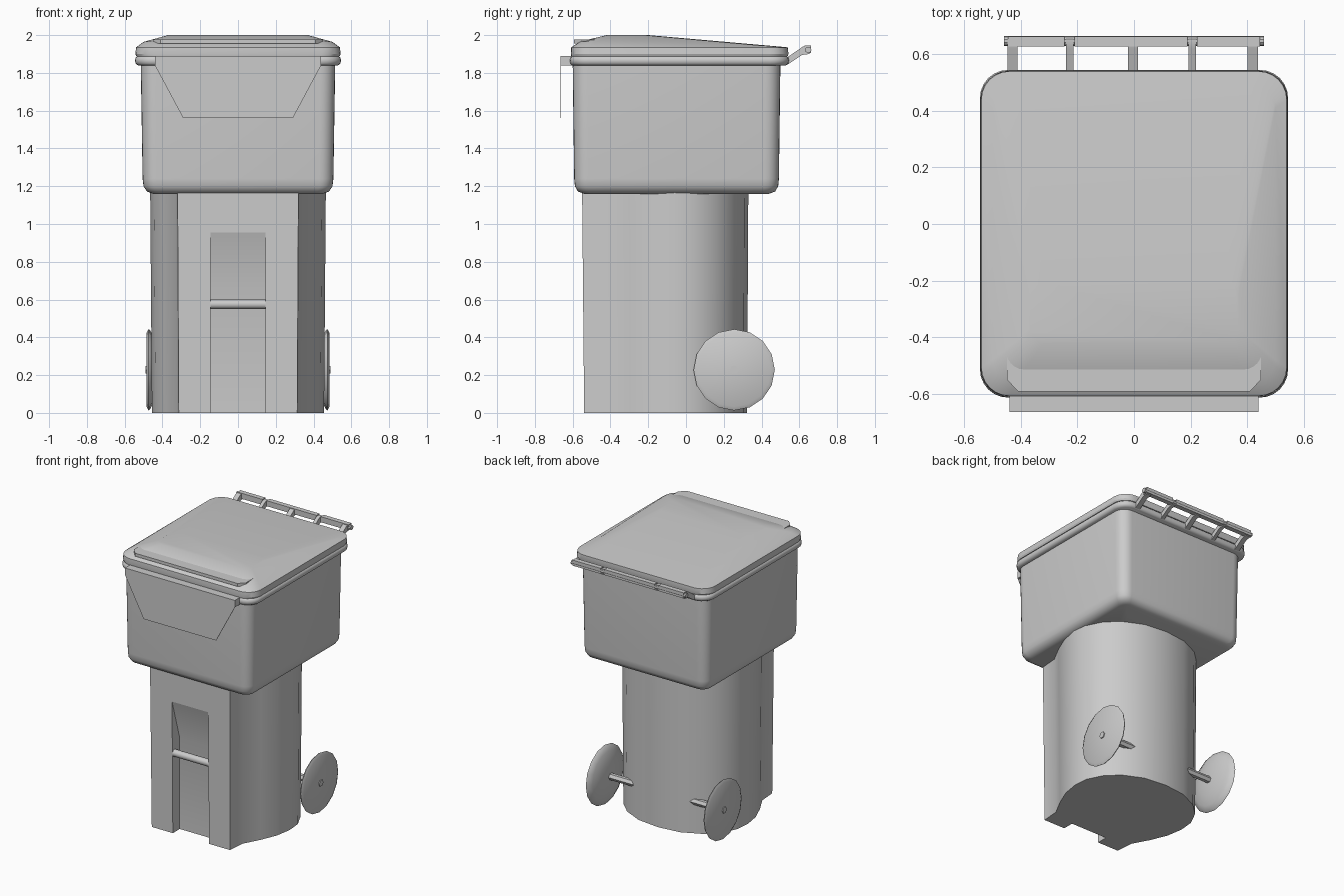
import bpy, bmesh, math
from math import sin, cos, pi

if "Cube" in bpy.data.objects:
    bpy.data.objects.remove(bpy.data.objects["Cube"])


def loft(name, rings, angle=35):
    """Skin equal-length rings of points, cap both ends."""
    bm = bmesh.new()
    vs = [[bm.verts.new(p) for p in r] for r in rings]
    n = len(rings[0])
    for a, b in zip(vs, vs[1:]):
        for i in range(n):
            j = (i + 1) % n
            bm.faces.new((a[i], a[j], b[j], b[i]))
    bm.faces.new(vs[0][::-1])
    bm.faces.new(vs[-1])
    bmesh.ops.recalc_face_normals(bm, faces=bm.faces)
    me = bpy.data.meshes.new(name)
    bm.to_mesh(me)
    bm.free()
    ob = bpy.data.objects.new(name, me)
    bpy.context.collection.objects.link(ob)
    smooth(ob, angle)
    return ob


def smooth(ob, angle=35):
    bpy.ops.object.select_all(action='DESELECT')
    ob.select_set(True)
    bpy.context.view_layer.objects.active = ob
    bpy.ops.object.shade_smooth_by_angle(angle=math.radians(angle))


def rrect(hx, y0, y1, r, z, n=6):
    """Rounded rectangle; z is a number or a function of y."""
    pts = []
    for k, (cx, cy) in enumerate([(hx - r, y1 - r), (r - hx, y1 - r),
                                  (r - hx, y0 + r), (hx - r, y0 + r)]):
        for i in range(n + 1):
            a = pi / 2 * (k + i / n)
            x, y = cx + r * cos(a), cy + r * sin(a)
            pts.append((x, y, z(y) if callable(z) else z))
    return pts


def prism_x(name, prof, x0, x1, angle=35):
    """Extrude a (y, z) profile along x."""
    return loft(name, [[(x, y, z) for y, z in prof] for x in (x0, x1)], angle)


def turned_x(name, prof, y, z, n):
    """Lathe (x, radius) pairs around an x-parallel axis."""
    return loft(name, [[(x, y + r * cos(2 * pi * i / n), z + r * sin(2 * pi * i / n))
                        for i in range(n)] for x, r in prof])


def rect(y0, y1, z0, z1):
    return [(y0, z0), (y1, z0), (y1, z1), (y0, z1)]


# Lower body: flat front, flared sides, rounded back
half = [(0.32, -0.55), (0.33, -0.42), (0.395, -0.30), (0.445, -0.18), (0.465, -0.06),
        (0.455, 0.05), (0.40, 0.16), (0.31, 0.245), (0.17, 0.31)]
outline = half + [(0, 0.33)] + [(-x, y) for x, y in reversed(half)]
body = loft("lower_body", [[(x * s, y * s, z) for x, y in outline]
                           for s, z in ((0.98, 0), (1.0, 1.18))])

# Recess in the front, fading out at the top
cutter = prism_x("recess_cutter", [(-0.7, -0.05), (-0.46, -0.05), (-0.46, 0.66),
                                   (-0.555, 0.98), (-0.7, 0.98)], -0.145, 0.145)
cutter.hide_render = True
mod = body.modifiers.new("recess", 'BOOLEAN')
mod.operation = 'DIFFERENCE'
mod.object = cutter
bpy.context.view_layer.objects.active = body
bpy.ops.object.modifier_apply(modifier="recess")
bpy.data.objects.remove(cutter)
smooth(body, 35)

# Grab bar across the recess
turned_x("grab_bar", [(-0.148, 0.025), (0.148, 0.025)], -0.52, 0.575, 12)

# Upper bin with rounded bottom
loft("upper_bin", [rrect(0.45, -0.54, 0.44, 0.05, 1.16),
                   rrect(0.482, -0.572, 0.472, 0.06, 1.172),
                   rrect(0.50, -0.588, 0.488, 0.07, 1.20),
                   rrect(0.505, -0.592, 0.492, 0.075, 1.24),
                   rrect(0.515, -0.60, 0.50, 0.08, 1.86)], 50)

# Rolled rim
loft("bin_rim", [rrect(0.53, -0.602, 0.53, 0.09, 1.84),
                 rrect(0.543, -0.612, 0.542, 0.10, 1.85),
                 rrect(0.545, -0.614, 0.545, 0.10, 1.865),
                 rrect(0.543, -0.612, 0.542, 0.10, 1.88),
                 rrect(0.53, -0.602, 0.53, 0.09, 1.89)], 50)

# Lid: skirt, shallow shoulder, crown that slopes to the back
loft("lid", [rrect(0.538, -0.608, 0.538, 0.10, 1.888),
             rrect(0.543, -0.61, 0.542, 0.10, 1.90),
             rrect(0.54, -0.608, 0.54, 0.10, 1.935),
             rrect(0.50, -0.56, 0.49, 0.08, lambda y: 1.952 - 0.025 * y),
             rrect(0.37, -0.42, -0.20, 0.05, 2.0)], 25)

# Lid pull lip, a shallow U of plate along the front
lip = [(-0.45, -0.43), (-0.45, -0.55), (-0.41, -0.592), (0.41, -0.592),
       (0.45, -0.55), (0.45, -0.43), (0.425, -0.48), (-0.425, -0.48)]
loft("lid_lip", [[(x, y, z) for x, y in lip] for z in (1.955, 1.977)])

# Front lip and hanging flap
prism_x("front_lip", rect(-0.663, -0.59, 1.84, 1.89), -0.44, 0.44)
flap = [(-0.44, 1.89), (-0.44, 1.84), (-0.29, 1.56), (0.29, 1.56), (0.44, 1.84), (0.44, 1.89)]
loft("front_flap", [[(x, y, z) for x, z in flap] for y in (-0.665, -0.661)])

# Hinge bar segments, pin and arms
for i, (a, b) in enumerate([(-0.445, -0.245), (-0.21, 0.19), (0.222, 0.445)]):
    prism_x(f"hinge_bar_{i}", rect(0.628, 0.663, 1.905, 1.945), a, b)
turned_x("hinge_pin", [(-0.46, 0.017), (0.46, 0.017)], 0.647, 1.922, 10)
arm = [(0.50, 1.845), (0.54, 1.845), (0.615, 1.895), (0.655, 1.90),
       (0.655, 1.94), (0.62, 1.94), (0.54, 1.885), (0.50, 1.885)]
for i, x in enumerate((-0.43, -0.227, -0.003, 0.206, 0.42)):
    w = 0.018 if i in (0, 2, 4) else 0.013
    prism_x(f"hinge_arm_{i}", arm, x - w, x + w)

# Axle and dished wheels
turned_x("axle", [(-0.49, 0.024), (0.49, 0.024)], 0.255, 0.228, 6)
for side, s in (("left", -1), ("right", 1)):
    turned_x(f"wheel_{side}", [(s * x, r) for x, r in
             ((0.425, 0.04), (0.432, 0.11), (0.448, 0.175), (0.466, 0.21),
              (0.474, 0.215), (0.484, 0.195))], 0.255, 0.228, 16)
